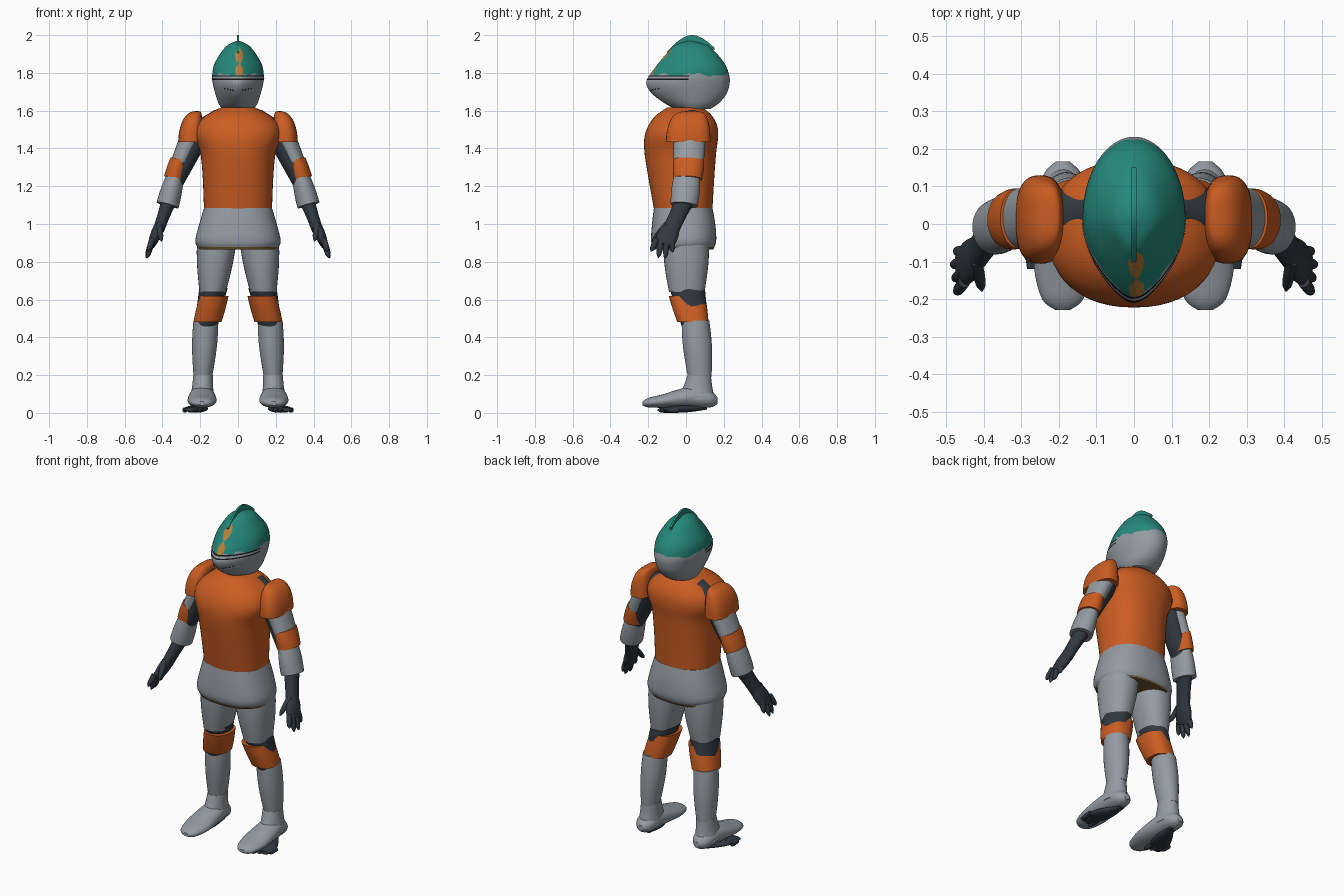
import bpy, bmesh, math
from mathutils import Vector

cube = bpy.data.objects.get("Cube")
if cube:
    bpy.data.objects.remove(cube, do_unlink=True)


def material(name, r, g, b):
    m = bpy.data.materials.new(name)
    m.use_nodes = True
    m.diffuse_color = (r, g, b, 1)
    shader = next(n for n in m.node_tree.nodes if n.type == 'BSDF_PRINCIPLED')
    shader.inputs["Base Color"].default_value = (r, g, b, 1)
    return m


ORANGE = material("armour_orange", .6, .11, .016)
GREY = material("armour_grey", .3, .33, .36)
TEAL = material("helmet_teal", .019, .25, .2)
DARK = material("undersuit_dark", .03, .04, .05)
BLACK = material("slit_black", .006, .006, .008)
GOLD = material("worn_gold", .5, .21, .04)
BROWN = material("rim_brown", .17, .09, .03)


def finish(name, bm, materials, rule=None):
    """Turn a bmesh into a smooth shaded object, colouring faces by a rule."""
    bmesh.ops.recalc_face_normals(bm, faces=bm.faces)
    if rule:
        for face in bm.faces:
            face.material_index = rule(face.calc_center_median())
    mesh = bpy.data.meshes.new(name)
    bm.to_mesh(mesh)
    bm.free()
    for m in materials:
        mesh.materials.append(m)
    ob = bpy.data.objects.new(name, mesh)
    bpy.context.collection.objects.link(ob)
    bpy.ops.object.select_all(action='DESELECT')
    ob.select_set(True)
    bpy.context.view_layer.objects.active = ob
    bpy.ops.object.shade_smooth_by_angle(angle=math.radians(40))


def refine(rings, steps):
    """Smooth interpolation between the given sections."""
    last, out = len(rings) - 1, []
    for i in range(last):
        before, a, b, after = (rings[min(max(i + k, 0), last)] for k in (-1, 0, 1, 2))
        for s in range(steps):
            t = s / steps
            out.append([y + t / 2 * (z - x + t * (2 * x - 5 * y + 4 * z - w
                        + t * (3 * (y - z) + w - x)))
                        for x, y, z, w in zip(before, a, b, after)])
    return out + [list(rings[last])]


def oval(angle, power=2):
    c, s = math.cos(angle), math.sin(angle)
    return (math.copysign(abs(c) ** (2 / power), c),
            math.copysign(abs(s) ** (2 / power), s))


def loft(name, rings, materials, plane="flat", power=2, side=1, n=32, steps=4,
         point=0, rule=None):
    """Skin oval sections (x, y, z, width, depth): flat, upright or along a path."""
    rows = refine(rings, steps)
    bm, loops = bmesh.new(), []
    u, v = Vector((1, 0, 0)), Vector((0, 1, 0))
    if plane == "upright":
        v = Vector((0, 0, 1))
    elif plane == "path":
        along = (Vector(rows[-1][:3]) - Vector(rows[0][:3])).normalized()
        u = v.cross(along).normalized()
        v = along.cross(u)
    for x, y, z, width, depth in rows:
        loop = []
        for k in range(n):
            c, s = oval(math.tau * k / n, power)
            if s < 0:
                c *= 1 - point * s * s
            co = Vector((x, y, z)) + u * (width * c) + v * (depth * s)
            co.x *= side
            loop.append(bm.verts.new(co))
        loops.append(loop)
    for a, b in zip(loops, loops[1:]):
        for k in range(n):
            j = (k + 1) % n
            bm.faces.new((a[k], a[j], b[j], b[k]))
    bm.faces.new(loops[0])
    bm.faces.new(loops[-1])
    finish(name, bm, materials, rule)


def pair(name, rings, mat, **options):
    """The same part on the left and the right."""
    for label, side in (("left", 1), ("right", -1)):
        loft(f"{label}_{name}", rings, [mat], side=side, **options)


def taper(name, mat, start, end, size_a, size_b, bulge=0, **options):
    """A pair of straight limb parts, swelling in the middle."""
    a, b = Vector(start), Vector(end)
    rings = []
    for k in range(9):
        t = k / 8
        size = Vector(size_a).lerp(Vector(size_b), t) * (1 + bulge * math.sin(math.pi * t))
        rings.append((*a.lerp(b, t), *size))
    pair(name, rings, mat, steps=1, **options)


def digit(name, start, end, radius):
    """A pair of round-tipped fingers or toes."""
    a, b = Vector(start), Vector(end)
    rings = []
    for k in range(7):
        t = k / 6
        r = radius * math.sqrt(1.03 - t ** 4)
        rings.append((*a.lerp(b, t), r, r))
    pair(name, rings, DARK, plane="path", n=12, steps=1)


def stack(*rows):
    """Centred sections from (height, front, back, half width)."""
    return [(0, (f + b) / 2, z, w, (b - f) / 2) for z, f, b, w in rows]


# Torso and hip armour
loft("chest_armour", stack(
    (1.08, -.17, .14, .18), (1.25, -.2, .15, .187), (1.38, -.22, .16, .2),
    (1.46, -.22, .17, .228), (1.52, -.2, .165, .22), (1.57, -.165, .14, .175),
    (1.6, -.125, .11, .125), (1.617, -.1, .08, .09)), [ORANGE], power=2.3, n=48)
loft("hip_armour", stack(
    (1.085, -.17, .14, .18), (1, -.18, .155, .205), (.91, -.185, .16, .226),
    (.87, -.17, .145, .208)), [GREY], power=2.4, n=48)
loft("hip_rim", stack((.877, -.175, .15, .215), (.866, -.17, .145, .21)),
     [BROWN], power=2.4, n=48, steps=1)
loft("neck", stack((1.55, -.07, .1, .09), (1.65, -.05, .1, .08)), [DARK])

# Helmet
HEAD = stack(
    (1.61, -.06, .13, .085), (1.64, -.115, .175, .104), (1.69, -.18, .215, .12),
    (1.74, -.21, .23, .133), (1.78, -.197, .23, .137), (1.84, -.155, .21, .128),
    (1.9, -.105, .165, .095), (1.945, -.06, .115, .058), (1.968, 0, .04, .012))
POINT = .35


def helmet_colour(c):
    """Grey below a ragged edge, teal above, worn gold on the brow."""
    angle = math.atan2(c.y, c.x)
    if c.z < 1.79 + .007 * math.sin(5 * angle) + .004 * math.sin(13 * angle + 1):
        return 0
    worn = .003 + .018 * abs(math.sin((c.z - 1.765) * 37))
    return 2 if c.y < 0 and c.z < 1.93 and abs(c.x - .006) < worn else 1


loft("helmet", HEAD, [GREY, TEAL, GOLD], n=128, steps=9, point=POINT,
     rule=helmet_colour)
HEAD_ROWS = refine(HEAD, 20)


def on_head(angle, z, lift):
    """Point just outside the helmet surface."""
    _, cy, _, width, depth = min(HEAD_ROWS, key=lambda row: abs(row[2] - z))
    c, s = oval(angle)
    return Vector(((width + lift) * c * (1 - POINT * s * s), cy + (depth + lift) * s, z))


# Visor slits wrapped round the face
for label, low in (("lower", 1.762), ("upper", 1.78)):
    bm = bmesh.new()
    angles = [math.pi * (1 + k / 48) for k in range(49)]
    edges = [[bm.verts.new(on_head(angle, z, .002)) for z in (low, low + .007)]
             for angle in angles]
    for (a, b), (c, d) in zip(edges, edges[1:]):
        bm.faces.new((a, c, d, b))
    finish(label + "_visor_slit", bm, [BLACK])

# Breathing holes
bm = bmesh.new()
for side in (-1, 1):
    for k in range(4):
        spot = on_head(math.pi * (1.5 + side * (.1 + .045 * k)), 1.708 + .003 * k, 0)
        made = bmesh.ops.create_icosphere(bm, subdivisions=1, radius=.004)
        bmesh.ops.translate(bm, verts=made["verts"], vec=spot)
finish("breathing_holes", bm, [BLACK])

# Crest fin: an arched strip along the top of the helmet
bm = bmesh.new()
arch = []
for k in range(17):
    t = k / 16
    rise = math.sin(math.pi * t)
    y, low, high = .25 * t - .1, 1.9 + .02 * t + .05 * rise, 1.912 + .022 * t + .077 * rise
    arch.append([bm.verts.new((x, y, z)) for x, z in
                 ((-.006, low), (.006, low), (.006, high), (-.006, high))])
for a, b in zip(arch, arch[1:]):
    for i in range(4):
        j = (i + 1) % 4
        bm.faces.new((a[i], a[j], b[j], b[i]))
bm.faces.new(arch[0])
bm.faces.new(arch[-1])
finish("helmet_crest", bm, [TEAL])

# Shoulder pads: domes leaning inwards towards the top
dome = []
for k in range(10):
    c, s = oval(math.radians(9.8 * k))
    dome.append((.214 + .036 * c, .03 - .018 * c, 1.435 + .163 * s,
                 .066 * c ** .7, .118 * c ** .5))
pair("shoulder_pad", dome, ORANGE, power=2.6, steps=2)

# Arms
taper("undersuit_shoulder", DARK, (.09, .03, 1.552), (.23, .02, 1.46),
      (.062, .065), (.068, .075), plane="path")
taper("undersuit_arm", DARK, (.22, .02, 1.47), (.345, 0, 1.2),
      (.068, .075), (.045, .06), plane="path")
taper("upper_arm_armour", GREY, (.245, .02, 1.47), (.306, .015, 1.33),
      (.058, .085), (.048, .08), plane="path")
taper("elbow_band", ORANGE, (.31, .015, 1.34), (.337, .01, 1.24),
      (.048, .08), (.056, .076), .04, plane="path")
taper("forearm_armour", GREY, (.333, .005, 1.25), (.373, -.01, 1.1),
      (.047, .07), (.06, .072), .06, plane="path")

# Gloves with four fanned fingers and a thumb
taper("glove_wrist", DARK, (.36, 0, 1.14), (.42, -.08, .97),
      (.045, .055), (.03, .045), -.1, plane="path")
taper("glove_palm", DARK, (.405, -.06, 1.01), (.458, -.12, .89),
      (.026, .032), (.02, .05), .3, plane="path")
for i in range(4):
    digit(f"finger_{i + 1}", (.453, -.155 + .026 * i, .92),
          (.475 + .005 * (i % 3), -.185 + .038 * i, .855 - .04 * math.sin(i)), .016)
digit("thumb", (.42, -.1, 1), (.405, -.178, .91), .016)

# Legs
taper("thigh_armour", GREY, (.112, 0, .92), (.134, .004, .64),
      (.105, .122), (.07, .094), .07, power=2.2)
taper("undersuit_leg", DARK, (.13, .006, .66), (.172, .05, .45),
      (.075, .094), (.06, .07))
taper("knee_armour", ORANGE, (.126, .005, .62), (.162, .037, .48),
      (.076, .096), (.074, .082), .03, power=2.3)
taper("shin_armour", GREY, (.17, .05, .49), (.186, .073, .19),
      (.066, .073), (.049, .062), .13)
taper("boot_ankle", GREY, (.185, .07, .2), (.19, .055, .07),
      (.052, .062), (.066, .1), -.05)

# Boots and the dark feet showing beneath them
foot = [(.19, y, z, width, height) for y, z, width, height in (
    (-.229, .05, .02, .01), (-.2, .054, .055, .025), (-.12, .063, .076, .036),
    (-.03, .077, .074, .05), (.05, .085, .066, .058), (.13, .073, .052, .044),
    (.167, .065, .018, .018))]
pair("boot_foot", foot, GREY, plane="upright")
taper("dark_sole", DARK, (.18, .11, .026), (.25, -.12, .018),
      (.016, .008), (.035, .01), 1.2, plane="upright")
for i in range(4):
    x, y = .2 + .027 * i, .016 * i - .135
    digit(f"toe_{i + 1}", (x, y + .05, .015), (x, y - .016, .014), .014)
